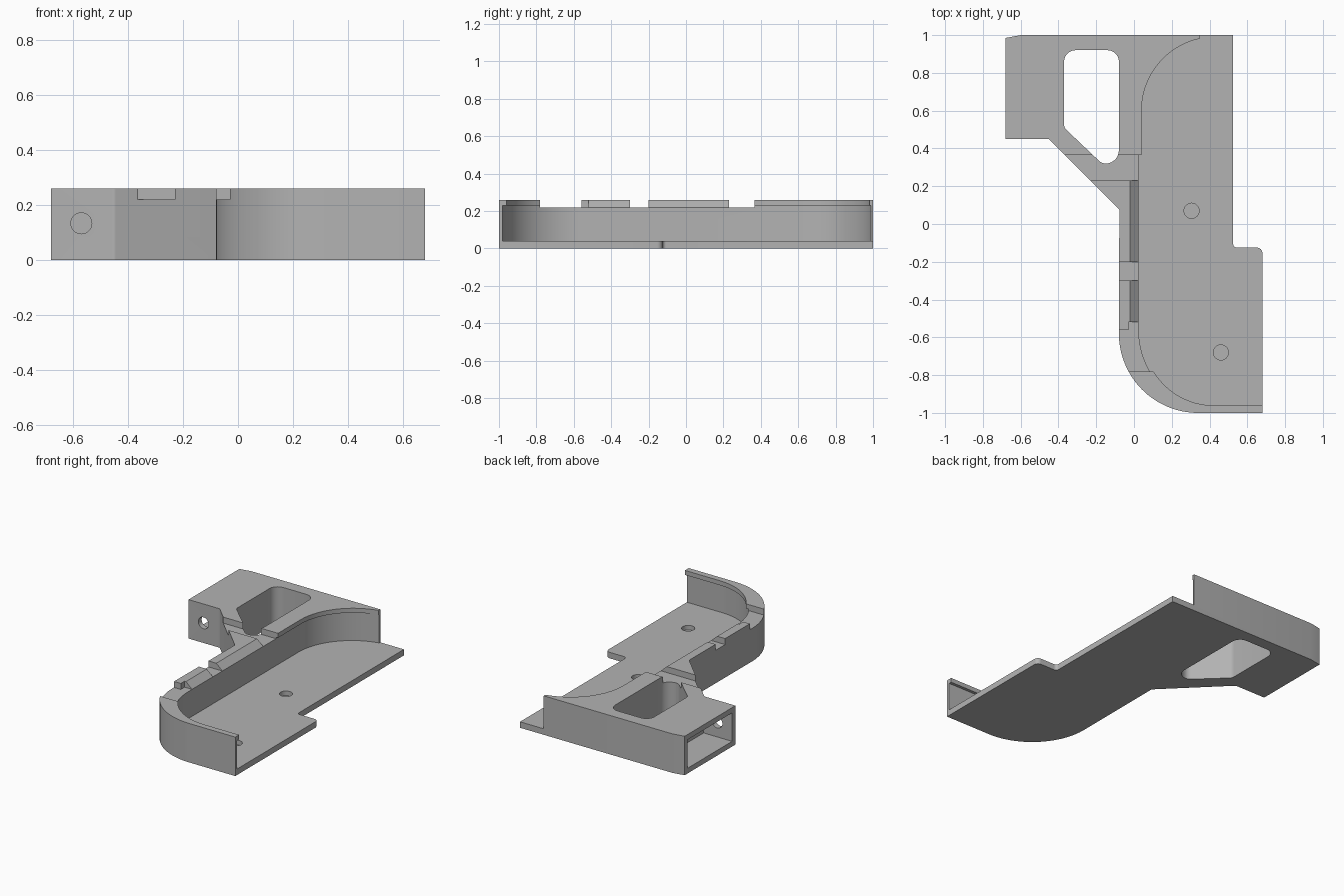
import bpy, bmesh
from math import sin, cos, pi, radians
from mathutils import Matrix, Vector

cube = bpy.data.objects.get("Cube")
if cube:
    bpy.data.objects.remove(cube, do_unlink=True)

grey = bpy.data.materials.new("plain_grey")
grey.use_nodes = True
colour = (0.45, 0.45, 0.45, 1)
grey.diffuse_color = colour
grey.node_tree.nodes["Principled BSDF"].inputs["Base Color"].default_value = colour


def arc(cx, cy, rx, ry, start, end, steps=24):
    """Points along an elliptical arc, angles in degrees."""
    angles = [radians(start + (end - start) * i / steps) for i in range(steps + 1)]
    return [(cx + rx * cos(a), cy + ry * sin(a)) for a in angles]


def rounded(corners):
    """Polygon from (x, y, radius) corners with tangent fillets."""
    points = []
    for i, (x, y, r) in enumerate(corners):
        p = Vector((x, y))
        if r == 0:
            points.append((x, y))
            continue
        a = (Vector(corners[i - 1][:2]) - p).normalized()
        b = (Vector(corners[(i + 1) % len(corners)][:2]) - p).normalized()
        half = a.angle(b) / 2
        centre = p + (a + b).normalized() * r / sin(half)
        start = p + a * r / (sin(half) / cos(half)) - centre
        turn = (p + b * r / (sin(half) / cos(half)) - centre).angle_signed(start)
        for k in range(9):
            points.append(tuple(centre + Matrix.Rotation(turn * k / 8, 2) @ start))
    return points


def prism(name, outline, low, high, axis="z"):
    """Extrude an outline along z, or an (x, z) outline along y."""
    bm = bmesh.new()
    place = (lambda p, h: (p[0], p[1], h)) if axis == "z" else (lambda p, h: (p[0], h, p[1]))
    bottom = [bm.verts.new(place(p, low)) for p in outline]
    top = [bm.verts.new(place(p, high)) for p in outline]
    bm.faces.new(bottom)
    bm.faces.new(top)
    for i in range(len(outline)):
        bm.faces.new((bottom[i - 1], bottom[i], top[i], top[i - 1]))
    bmesh.ops.recalc_face_normals(bm, faces=bm.faces)
    mesh = bpy.data.meshes.new(name)
    bm.to_mesh(mesh)
    bm.free()
    obj = bpy.data.objects.new(name, mesh)
    bpy.context.collection.objects.link(obj)
    mesh.materials.append(grey)
    return obj


def box(name, x0, x1, y0, y1, z0, z1):
    return prism(name, [(x0, y0), (x1, y0), (x1, y1), (x0, y1)], z0, z1)


def circle(x, y, r):
    return arc(x, y, r, r, 0, 352.5, 47)


# Full-height body: curved front corner, diagonal web and side block
outline = arc(0.34, -0.58, 0.42, 0.42, 270, 180, 32) + rounded([
    (-0.08, 0.08, 0.05), (-0.45, 0.45, 0.02), (-0.68, 0.45, 0), (-0.68, 0.985, 0),
    (-0.6, 1, 0), (0.525, 1, 0), (0.525, -0.125, 0.02), (0.68, -0.125, 0.03),
    (0.68, -1, 0)])
body = prism("tray_body", outline, 0, 0.26)

cutters = []

# Main tray cavity, with a narrower opening above it that leaves a rim lip
far = [(0.35, 1.2), (0.8, 1.2)]
cavity = [(0.8, -0.98)] + arc(0.42, -0.56, 0.395, 0.42, 270, 180) \
    + arc(0.43, 0.6, 0.405, 0.397, 180, 101.4) + far
cutters.append(prism("cavity_cutter", cavity, 0.04, 0.23))
opening = [(0.8, -0.96)] + arc(0.42, -0.56, 0.38, 0.4, 270, 180) \
    + arc(0.43, 0.6, 0.39, 0.39, 180, 101.84) + far
cutters.append(prism("opening_cutter", opening, 0.2, 0.32))

# Lowered gaps in the rim
for y0, y1 in ((-0.78, -0.56), (-0.3, -0.2), (0.23, 0.365)):
    cutters.append(box("rim_gap_cutter", -0.6, 0.2, y0, y1, 0.22, 0.34))
cutters.append(box("rim_step_cutter", -0.03, 0.2, -0.57, -0.52, 0.22, 0.34))

# Sloped inner edges of the two rim clips
slope = [(-0.02, 0.26), (0.025, 0.22), (0.1, 0.22), (0.1, 0.34), (-0.02, 0.34)]
for y0, y1 in ((-0.525, -0.295), (-0.205, 0.235)):
    cutters.append(prism("rim_slope_cutter", slope, y0, y1, "y"))

# Window through the web
window = rounded([(-0.37, 0.92, 0.06), (-0.37, 0.51, 0.04), (-0.17, 0.32, 0.05),
                  (-0.08, 0.32, 0.07), (-0.08, 0.92, 0.06)])
cutters.append(prism("window_cutter", window, -0.1, 0.4))

# Side pocket with a round hole in its front wall
cutters.append(box("pocket_cutter", -0.8, -0.47, 0.485, 0.955, 0.035, 0.225))
cutters.append(prism("pocket_hole_cutter", circle(-0.57, 0.133, 0.038), 0.4, 0.6, "y"))

# Blind recesses in the floor
for x, y in ((0.305, 0.07), (0.46, -0.68)):
    cutters.append(prism("floor_recess_cutter", circle(x, y, 0.04), 0.01, 0.1))

bpy.ops.object.select_all(action="DESELECT")
bpy.context.view_layer.objects.active = body
body.select_set(True)
for cutter in cutters:
    cutter.hide_render = True
    cut = body.modifiers.new(cutter.name, "BOOLEAN")
    cut.operation = "DIFFERENCE"
    cut.solver = "EXACT"
    cut.object = cutter
    bpy.ops.object.modifier_apply(modifier=cut.name)
    bpy.data.objects.remove(cutter, do_unlink=True)

bpy.ops.object.shade_smooth_by_angle(angle=radians(25))
